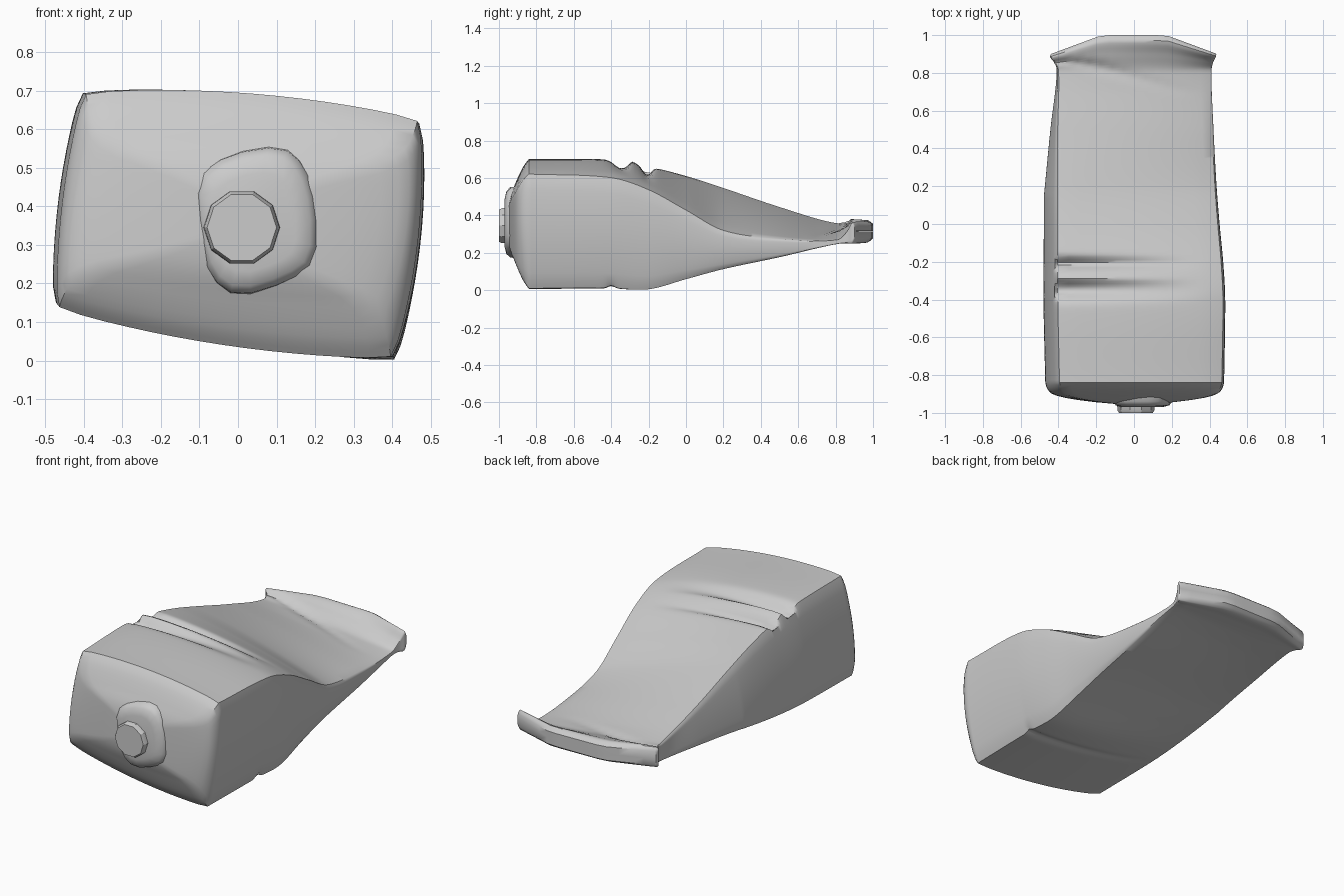
import bpy, bmesh, math
from mathutils import Vector

cube = bpy.data.objects.get("Cube")
if cube:
    bpy.data.objects.remove(cube)

grey = bpy.data.materials.new("plain_grey")
grey.use_nodes = True
grey.diffuse_color = (0.6, 0.6, 0.6, 1)
grey.node_tree.nodes["Principled BSDF"].inputs["Base Color"].default_value = (0.6, 0.6, 0.6, 1)


def loft(name, rings, angle):
    """Skin a list of closed rings, cap both ends, and shade smooth."""
    bm = bmesh.new()
    loops = [[bm.verts.new(p) for p in ring] for ring in rings]
    n = len(loops[0])
    for a, b in zip(loops, loops[1:]):
        for i in range(n):
            j = (i + 1) % n
            bm.faces.new((a[i], a[j], b[j], b[i]))
    bm.faces.new(loops[0])
    bm.faces.new(loops[-1])
    bmesh.ops.recalc_face_normals(bm, faces=bm.faces)
    mesh = bpy.data.meshes.new(name)
    bm.to_mesh(mesh)
    bm.free()
    mesh.materials.append(grey)
    obj = bpy.data.objects.new(name, mesh)
    bpy.context.collection.objects.link(obj)
    bpy.ops.object.select_all(action='DESELECT')
    obj.select_set(True)
    bpy.context.view_layer.objects.active = obj
    bpy.ops.object.shade_smooth_by_angle(angle=math.radians(angle))


def spline(keys, y):
    """Smooth interpolation of key rows by their first value."""
    k = max(i for i in range(len(keys) - 1) if i == 0 or keys[i][0] <= y)
    a, b = keys[k], keys[k + 1]
    before, after = keys[max(k - 1, 0)], keys[min(k + 2, len(keys) - 1)]
    h = b[0] - a[0]
    t = min(max((y - a[0]) / h, 0), 1)
    out = []
    for c in range(1, len(a)):
        m0 = (b[c] - before[c]) / (b[0] - before[0]) * h
        m1 = (after[c] - a[c]) / (after[0] - a[0]) * h
        out.append((2*t**3 - 3*t*t + 1) * a[c] + (t**3 - 2*t*t + t) * m0
                   + (3*t*t - 2*t**3) * b[c] + (t**3 - t*t) * m1)
    return out


# Body: y, top edge heights (-x, +x), bottom edge heights (-x, +x),
# then half widths of the -x and +x sides at the top
BODY = [
    (-0.84, 0.695, 0.625, 0.135, 0.005, 0.40, 0.472),
    (-0.40, 0.695, 0.605, 0.15, 0.005, 0.41, 0.478),
    (-0.20, 0.665, 0.54, 0.165, 0.0, 0.41, 0.468),
    (0.00, 0.615, 0.43, 0.19, 0.055, 0.41, 0.45),
    (0.20, 0.55, 0.32, 0.22, 0.11, 0.41, 0.435),
    (0.50, 0.447, 0.275, 0.245, 0.175, 0.41, 0.42),
    (0.80, 0.36, 0.27, 0.26, 0.245, 0.405, 0.41),
    (0.90, 0.375, 0.315, 0.265, 0.25, 0.425, 0.42),
    (0.97, 0.38, 0.365, 0.265, 0.25, 0.445, 0.435),
    (1.00, 0.36, 0.345, 0.28, 0.275, 0.44, 0.435)]
# Front dome: y, x scale, z scale
DOME = [(-0.955, 0.16, 0.2), (-0.94, 0.5, 0.42), (-0.92, 0.78, 0.56),
        (-0.90, 0.92, 0.7), (-0.87, 0.98, 0.88), (-0.84, 1, 1)]
SEGS = 14


def bump(d, width):
    return math.exp(-(d / width) ** 2)


def section(y):
    tl, tr, bl, br, wl, wr = spline(BODY, max(y, -0.84))
    front = min(max((0.7 - y) / 1.1, 0), 1)
    lean = min(max((0.85 - y) / 0.7, 0), 1)
    # lower corners: the -x side leans out, the +x side leans in
    corners = [Vector((-wl, tl)), Vector((wr, tr)),
               Vector((wr - 0.07 * front, br)), Vector((-wl - 0.07 * lean, bl))]
    centre = sum(corners, Vector((0, 0))) / 4
    bulge = [0.032, 0.03, 0.03, 0.02]
    pts = []
    for e in range(4):
        p, q = corners[e], corners[(e + 1) % 4]
        d = q - p
        normal = Vector((-d.y, d.x)).normalized()
        for i in range(SEGS):
            t = i / SEGS
            v = p + d * t + normal * bulge[e] * front * 4 * t * (1 - t)
            # soften the corners
            v += (centre - v) * 0.015 * (bump(t, 0.05) + bump(1 - t, 0.05))
            if e == 0:
                # pressed folds across the top, fading towards +x
                fade = max(0, 1 - t * 1.15)
                v.y -= fade * (0.055 * bump(y + 0.35, 0.045) + 0.055 * bump(y + 0.21, 0.03))
                v.y += fade * 0.015 * bump(y + 0.29, 0.02)
                # slanted crease at the tail
                v.y -= 0.02 * fade * bump(y - 0.9 + 0.3 * (v.x + 0.42), 0.025)
            elif e == 2:
                # slight folds under the front
                v.y += (1 - t) * 0.015 * bump(y + 0.4, 0.025)
            pts.append(v)
    if y < -0.84:
        sx, sz = spline(DOME, y)
        pts = [Vector((centre.x + (v.x - centre.x) * sx, centre.y + (v.y - centre.y) * sz)) for v in pts]
    tail = min(max((y - 0.82) / 0.18, 0), 1)
    return [(v.x, y - 0.1 * tail * max(0, (abs(v.x) - 0.17) / 0.27), v.y) for v in pts]


stations = [-0.955 + 0.0115 * i for i in range(10)]
stations += [-0.84 + 1.84 * i / 130 for i in range(131)]
body_rings = [section(y) for y in stations]
# close the tail along its middle line
body_rings.append([(x, y, 0.315 + (z - 0.315) * 0.02) for x, y, z in body_rings[-1]])
loft("pouch_body", body_rings, 40)

# Raised collar around the spout
COLLAR = [(-0.11, 0.47), (-0.02, 0.53), (0.11, 0.55), (0.17, 0.50), (0.20, 0.40),
          (0.20, 0.26), (0.13, 0.21), (0.0, 0.17), (-0.07, 0.22), (-0.10, 0.33)]


def collar_ring(y, s):
    # cut the corners once for a rounder outline
    ring = []
    for a, b in zip(COLLAR, COLLAR[1:] + COLLAR[:1]):
        for t in (0.25, 0.75):
            x, z = a[0] + (b[0] - a[0]) * t, a[1] + (b[1] - a[1]) * t
            ring.append((0.03 + (x - 0.03) * s, y, 0.35 + (z - 0.35) * s))
    return ring


loft("spout_collar", [collar_ring(*r) for r in
     ((-0.89, 1.06), (-0.94, 1.03), (-0.96, 0.92), (-0.97, 0.7))], 50)


# Ten-sided spout cap
def cap_ring(y, r):
    return [(0.01 + r * math.cos(a), y, 0.345 + r * math.sin(a))
            for a in (math.tau * i / 10 for i in range(10))]


loft("spout_cap", [cap_ring(*r) for r in
     ((-0.94, 0.1), (-0.985, 0.098), (-1.0, 0.09))], 30)
